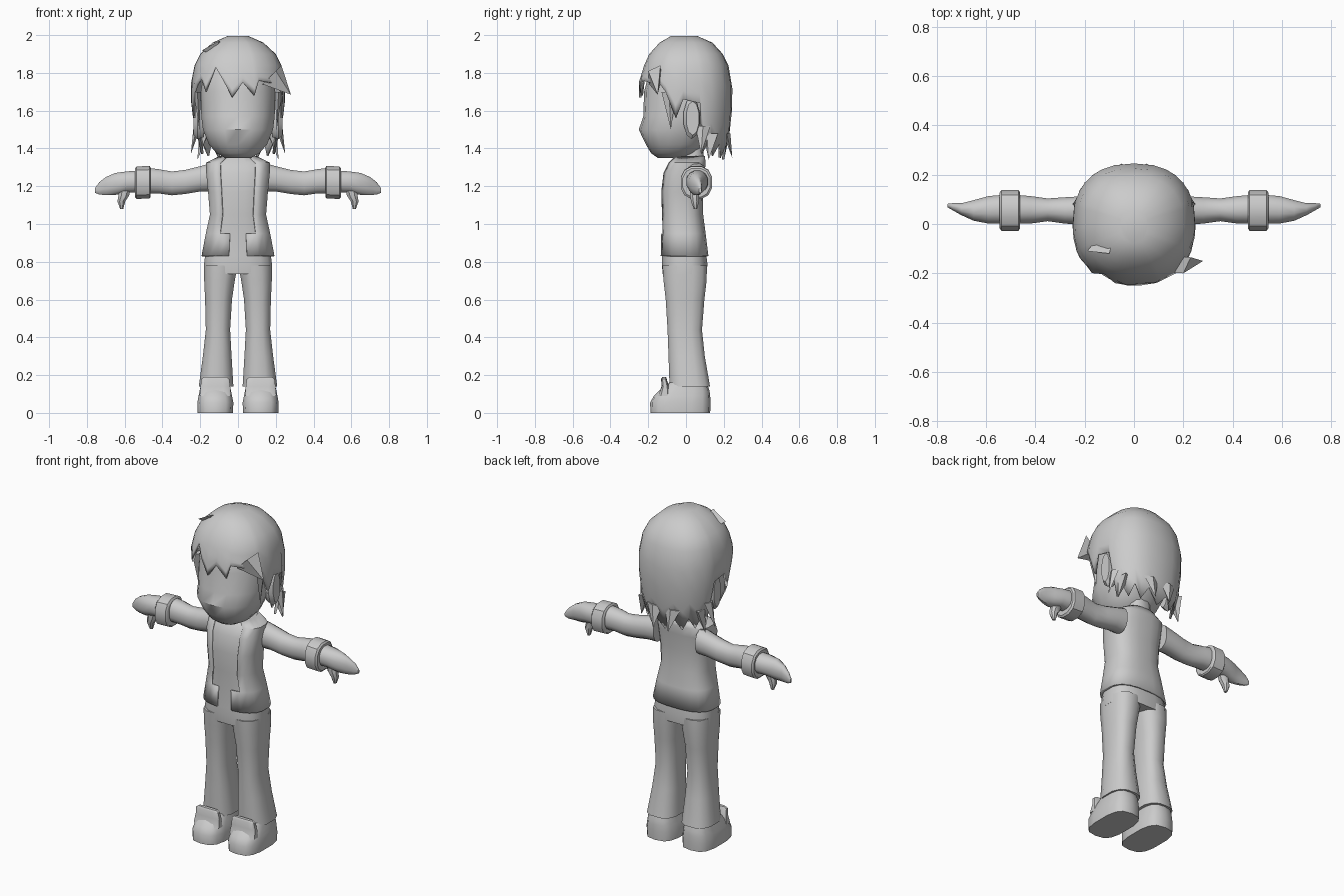
import bpy, math
from mathutils import Vector


def finish(name, verts, faces, mirror=False, angle=40):
    me = bpy.data.meshes.new(name)
    me.from_pydata(verts, [], faces)
    ob = bpy.data.objects.new(name, me)
    bpy.context.collection.objects.link(ob)
    bpy.ops.object.select_all(action='DESELECT')
    ob.select_set(True)
    bpy.context.view_layer.objects.active = ob
    bpy.ops.object.mode_set(mode='EDIT')
    bpy.ops.mesh.select_all(action='SELECT')
    bpy.ops.mesh.normals_make_consistent(inside=False)
    bpy.ops.object.mode_set(mode='OBJECT')
    bpy.ops.object.shade_smooth_by_angle(angle=math.radians(angle))
    if mirror:
        ob.modifiers.new("mirror", 'MIRROR')
    return ob


def power(v, p):
    return math.copysign(abs(v) ** p, v)


def loft(name, axis, rings, n=12, p=0.8, mirror=False, caps=True, skip=None, angle=40):
    """Rings are (position on axis, u0, u1, v0, v1); u, v are the other two axes."""
    verts = []
    for pos, u0, u1, v0, v1 in rings:
        for i in range(n):
            a = 2 * math.pi * (i + 0.5) / n
            c = [(u0 + u1) / 2 + (u1 - u0) / 2 * power(math.cos(a), p),
                 (v0 + v1) / 2 + (v1 - v0) / 2 * power(math.sin(a), p)]
            c.insert(axis, pos)
            verts.append(Vector(c))
    faces = []
    for r in range(len(rings) - 1):
        for i in range(n):
            j = (i + 1) % n
            f = (r * n + i, r * n + j, r * n + n + j, r * n + n + i)
            mid = sum((verts[k] for k in f), Vector()) / 4
            if not (skip and skip(mid)):
                faces.append(f)
    if caps:
        last = (len(rings) - 1) * n
        faces += [tuple(range(n)), tuple(range(last, last + n))]
    return finish(name, verts, faces, mirror, angle)


def spike(name, base, tip, wide, thick, mirror=False):
    b, w, t = Vector(base), Vector(wide), Vector(thick)
    verts = [b + w, b + t, b - w, b - t, Vector(tip)]
    return finish(name, verts, [(0, 1, 2, 3)] + [(i, (i + 1) % 4, 4) for i in range(4)], mirror)


# Head and neck
loft("head", 2, [(1.35, -.07, .07, -.15, 0), (1.375, -.115, .115, -.185, .05),
                 (1.42, -.155, .155, -.212, .1), (1.5, -.188, .188, -.25, .15),
                 (1.57, -.197, .197, -.226, .18), (1.7, -.2, .2, -.222, .2),
                 (1.82, -.18, .18, -.19, .18), (1.92, -.1, .1, -.1, .1)], n=18, p=.9)
loft("neck", 2, [(1.3, -.075, .075, -.04, .1), (1.45, -.06, .06, -.03, .09)])
loft("ear", 0, [(.18, 0, .07, 1.46, 1.64), (.215, -.015, .075, 1.45, 1.67),
                (.235, .0, .07, 1.47, 1.65)], n=10, p=1, mirror=True)

# Hair shell: outline by height, with a jagged lower edge set per direction
outline = [(1.3, .185, -.18, .19), (1.38, .208, -.2, .213), (1.5, .235, -.235, .235),
           (1.65, .25, -.248, .247), (1.75, .248, -.25, .245), (1.84, .23, -.222, .225),
           (1.9, .2, -.195, .195), (1.96, .135, -.14, .14), (1.995, .055, -.08, .06)]


def outline_at(z):
    for lo, hi in zip(outline, outline[1:]):
        if z <= hi[0]:
            f = (z - lo[0]) / (hi[0] - lo[0])
            return [a + (b - a) * f for a, b in zip(lo, hi)][1:]
    return outline[-1][1:]


side = [(60, 1.74), (68, 1.70), (80, 1.56), (88, 1.66), (104, 1.64), (110, 1.37),
        (120, 1.44), (130, 1.36), (142, 1.43), (152, 1.35), (165, 1.42)]
fringe = [(-50, 1.77), (-40, 1.70), (-27, 1.83), (-15, 1.76), (-5, 1.67),
          (4, 1.75), (17, 1.68), (23, 1.76), (40, 1.75)]
columns = [(-a, z) for a, z in reversed(side)] + fringe + side + [(180, 1.34)]
verts, faces, n = [], [], len(columns)
for row in range(8):
    for deg, low in columns:
        z = (1.995, 1.96, 1.9, 1.84)[row] if row < 4 else 1.84 + (low - 1.84) * (row - 3) / 4
        w, yf, yb = outline_at(z)
        a = math.radians(deg)
        verts.append((w * power(math.sin(a), .85),
                      (yf if abs(deg) < 90 else -yb) * power(math.cos(a), .85), z))
for r in range(7):
    for i in range(n):
        j = (i + 1) % n
        faces.append((r * n + i, r * n + j, r * n + n + j, r * n + n + i))
faces.append(tuple(range(n)))
hair = finish("hair", verts, faces, angle=50)
solid = hair.modifiers.new("thickness", 'SOLIDIFY')
solid.thickness = .012
solid.offset = -1

# Loose locks
spike("fringe_lock", (.18, -.165, 1.79), (.28, -.15, 1.685), (-.05, -.03, -.05), (.02, -.035, .02))
spike("crown_lock", (-.1, -.06, 1.92), (-.19, -.11, 1.92), (.0, .06, -.05), (.02, .02, .03))
spike("temple_lock", (.215, -.09, 1.7), (.205, -.08, 1.5), (0, .04, 0), (.02, 0, 0), True)
spike("side_lock", (.215, .09, 1.52), (.25, .08, 1.37), (0, .04, 0), (.02, 0, 0), True)
spike("nape_lock", (.18, .13, 1.48), (.215, .12, 1.34), (.02, .04, 0), (.025, -.02, 0), True)
spike("back_lock", (.06, .215, 1.48), (.05, .245, 1.35), (.05, 0, 0), (0, .02, 0), True)

# Shirt under an open jacket
body = [(.83, .195, -.135, .12), (.95, .172, -.132, .105), (1.05, .15, -.136, .092),
        (1.17, .16, -.14, .09), (1.27, .17, -.128, .1), (1.325, .17, -.1, .105),
        (1.36, .1, -.065, .1)]
loft("shirt", 2, [(z, .01 - w, w - .01, f + .008, b - .01) for z, w, f, b in body], n=20, p=.75)
jacket = loft("jacket", 2, [(z, -w, w, f, b) for z, w, f, b in body], n=20, p=.75, caps=False,
              skip=lambda m: m.y < -.05 and abs(m.x) < .07)
solid = jacket.modifiers.new("thickness", 'SOLIDIFY')
solid.thickness = .01
solid.offset = -1

# Arms, cuffs and hands
loft("sleeve", 0, [(.14, -.01, .115, 1.17, 1.325), (.2, -.005, .115, 1.17, 1.308),
                   (.28, 0, .11, 1.157, 1.288), (.35, .01, .105, 1.15, 1.28),
                   (.42, 0, .115, 1.16, 1.292), (.48, 0, .12, 1.16, 1.3)], p=.9, mirror=True)
loft("cuff", 0, [(.462, -.02, .13, 1.14, 1.3), (.468, -.03, .14, 1.133, 1.31),
                 (.537, -.03, .14, 1.13, 1.307), (.545, -.02, .13, 1.14, 1.297)],
     p=.85, mirror=True, angle=30)
loft("hand", 0, [(.53, 0, .12, 1.165, 1.285), (.59, .0, .115, 1.165, 1.28),
                 (.65, .012, .098, 1.152, 1.272), (.7, .035, .085, 1.152, 1.25),
                 (.735, .055, .085, 1.155, 1.222), (.757, .068, .082, 1.165, 1.19)],
     p=.9, mirror=True)
loft("thumb", 2, [(1.2, .56, .63, .02, .08), (1.15, .575, .635, .02, .07),
                  (1.12, .595, .64, .025, .07), (1.08, .607, .625, .04, .06)],
     n=8, p=.9, mirror=True)

# Trousers
loft("trouser_seat", 2, [(.735, -.182, .182, -.125, .112), (.79, -.182, .182, -.13, .115),
                         (.87, -.172, .172, -.125, .105)], n=16, p=.7)
loft("trouser_leg", 2, [(.14, .022, .21, -.09, .13), (.3, .032, .188, -.095, .102),
                        (.44, .04, .172, -.1, .087), (.6, .03, .176, -.11, .1),
                        (.7, .015, .181, -.122, .112), (.78, .0, .181, -.128, .114)],
     p=.75, mirror=True)

# Shoes with raised tongues
loft("shoe", 2, [(0, .025, .215, -.188, .128), (.055, .023, .217, -.19, .13),
                 (.09, .03, .21, -.17, .128), (.115, .035, .205, -.145, .125),
                 (.16, .045, .195, -.09, .11)], n=14, p=.65, mirror=True)
loft("shoe_tongue", 2, [(.09, .035, .205, -.15, -.08), (.14, .04, .2, -.13, -.09),
                        (.18, .045, .195, -.132, -.102), (.19, .06, .18, -.125, -.105)],
     n=12, p=.5, mirror=True)
